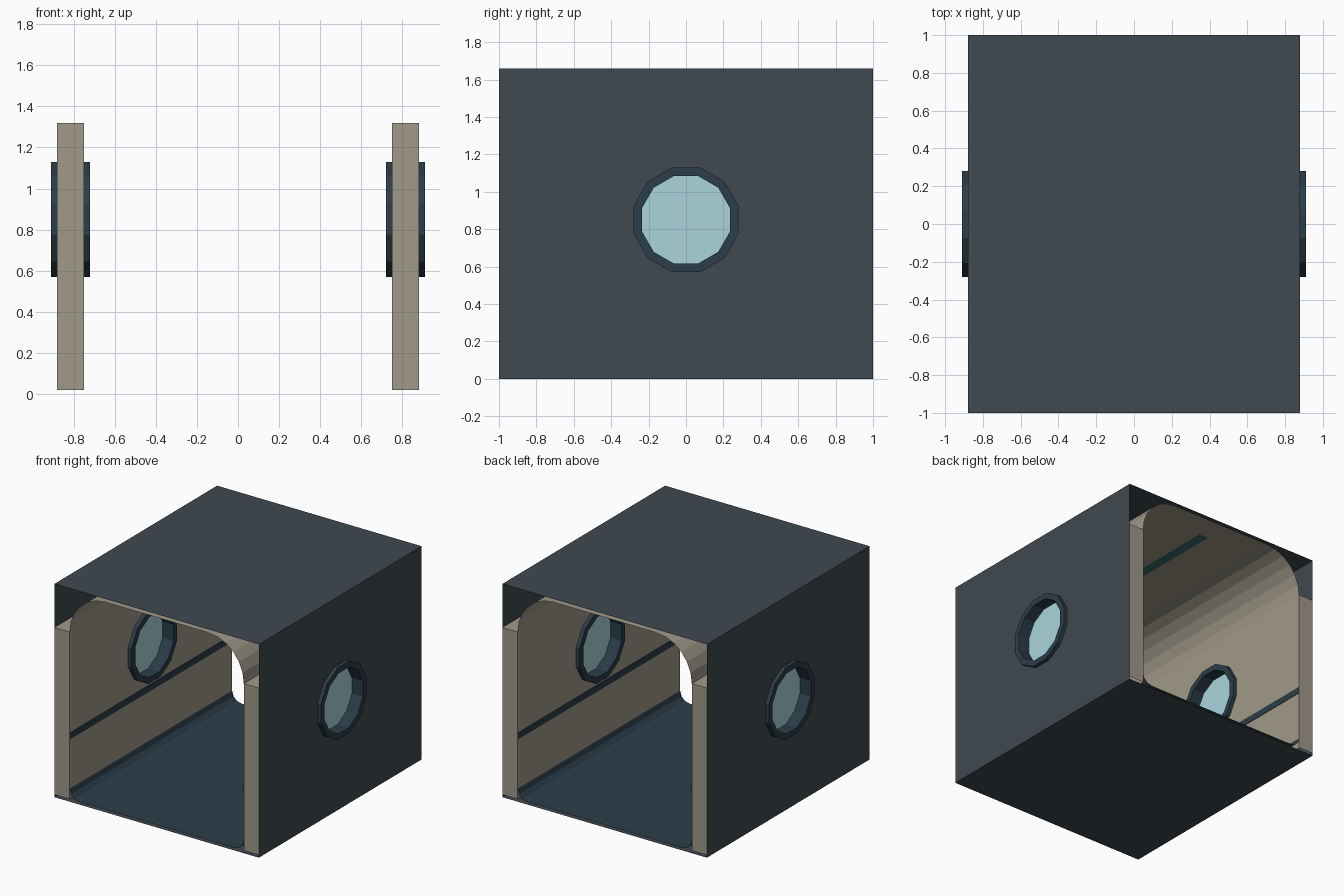
import bpy, bmesh
from math import sin, cos, pi, radians

if "Cube" in bpy.data.objects:
    bpy.data.objects.remove(bpy.data.objects["Cube"])

W, H, IN, ZC = 0.88, 1.66, 0.75, 0.85   # shell half width, height, inner wall x, window centre z
FLOOR, LEDGE, CEIL = 0.02, 1.32, 1.635


def material(name, rgb):
    m = bpy.data.materials.new(name)
    m.diffuse_color = (*rgb, 1)
    m.use_nodes = True
    m.node_tree.nodes["Principled BSDF"].inputs["Base Color"].default_value = m.diffuse_color
    return m


shell_mat = material("dark_slate", (0.050, 0.067, 0.082))
panel_mat = material("warm_grey", (0.35, 0.32, 0.25))
trim_mat = material("deep_blue", (0.024, 0.047, 0.067))
glass_mat = material("pale_glass", (0.40, 0.66, 0.72))
lamp_mat = material("teal", (0.04, 0.14, 0.14))


def make(name, faces, mat, mirror=False):
    """Object from a list of polygons, optionally mirrored across x."""
    bm = bmesh.new()
    for f in faces:
        bm.faces.new([bm.verts.new(p) for p in f])
    bmesh.ops.remove_doubles(bm, verts=bm.verts, dist=1e-5)
    bmesh.ops.recalc_face_normals(bm, faces=bm.faces)
    me = bpy.data.meshes.new(name)
    bm.to_mesh(me)
    bm.free()
    me.materials.append(mat)
    ob = bpy.data.objects.new(name, me)
    bpy.context.collection.objects.link(ob)
    if mirror:
        ob.modifiers.new("mirror", 'MIRROR').use_axis = (True, False, False)
    return ob


def sweep(profile, y=1.0):
    """Sheet faces from an (x, z) profile running along y."""
    return [[(a[0], -y, a[1]), (b[0], -y, b[1]), (b[0], y, b[1]), (a[0], y, a[1])]
            for a, b in zip(profile, profile[1:])]


def ring(x, r):
    """Twelve-sided loop with flats on the axes, r is the distance to a flat."""
    R = r / cos(pi / 12)
    return [(x, R * sin(radians(15 + 30 * i)), ZC + R * cos(radians(15 + 30 * i)))
            for i in range(12)]


def holed_wall(x, z0, z1, r=0.255):
    """Vertical sheet with a twelve-sided window hole, as two half polygons."""
    arc = ring(x, r)[:6]
    out = []
    for s in (-1, 1):
        out.append([(x, 0, z0), (x, s, z0), (x, s, z1), (x, 0, z1), (x, 0, ZC + r)]
                   + [(x, s * p[1], p[2]) for p in arc] + [(x, 0, ZC - r)])
    return out


# outer shell: roof, base and pierced sides
make("shell_roof", sweep([(-W, H), (W, H)]), shell_mat)
make("shell_base", sweep([(-W, 0), (W, 0)]), shell_mat)
make("shell_side", holed_wall(W, 0, H), shell_mat, True)

# inner wall panels with end caps and top ledge
wall = holed_wall(IN, FLOOR, LEDGE) + sweep([(IN, LEDGE), (W, LEDGE)])
for y in (-1, 1):
    wall.append([(IN, y, FLOOR), (W, y, FLOOR), (W, y, LEDGE), (IN, y, LEDGE)])
make("wall_panel", wall, panel_mat, True)

# coved ceiling sheet
rz, rx, n = CEIL - LEDGE, 0.31, 6
cove = [(IN - rx + rx * cos(i * pi / 2 / n), LEDGE + rz * sin(i * pi / 2 / n))
        for i in range(n + 1)]
make("ceiling", sweep(cove + [(-x, z) for x, z in reversed(cove)]), panel_mat)
make("ceiling_lamp", sweep([(-0.04, CEIL - 0.005), (0.04, CEIL - 0.005)], 0.8), lamp_mat)

# floor with curved edges
edge = [(IN - 0.08 + 0.08 * sin(a * pi / 6), FLOOR + 0.08 - 0.08 * cos(a * pi / 6))
        for a in range(4)]
make("floor", sweep([(-x, z) for x, z in reversed(edge)] + edge), trim_mat)

# dark trim strip along each wall
make("wall_strip", sweep([(IN, 0.485), (IN - 0.004, 0.485), (IN - 0.004, 0.535), (IN, 0.535)]),
     trim_mat, True)

# porthole rims and glass
loops = [ring(x, r) for x, r in ((0.72, 0.235), (0.72, 0.28), (0.91, 0.28), (0.91, 0.235))]
rim = []
for k in range(4):
    a, b = loops[k], loops[(k + 1) % 4]
    rim += [[a[i], a[(i + 1) % 12], b[(i + 1) % 12], b[i]] for i in range(12)]
make("window_rim", rim, trim_mat, True)
make("window_glass", [ring(0.815, 0.235)], glass_mat, True)
